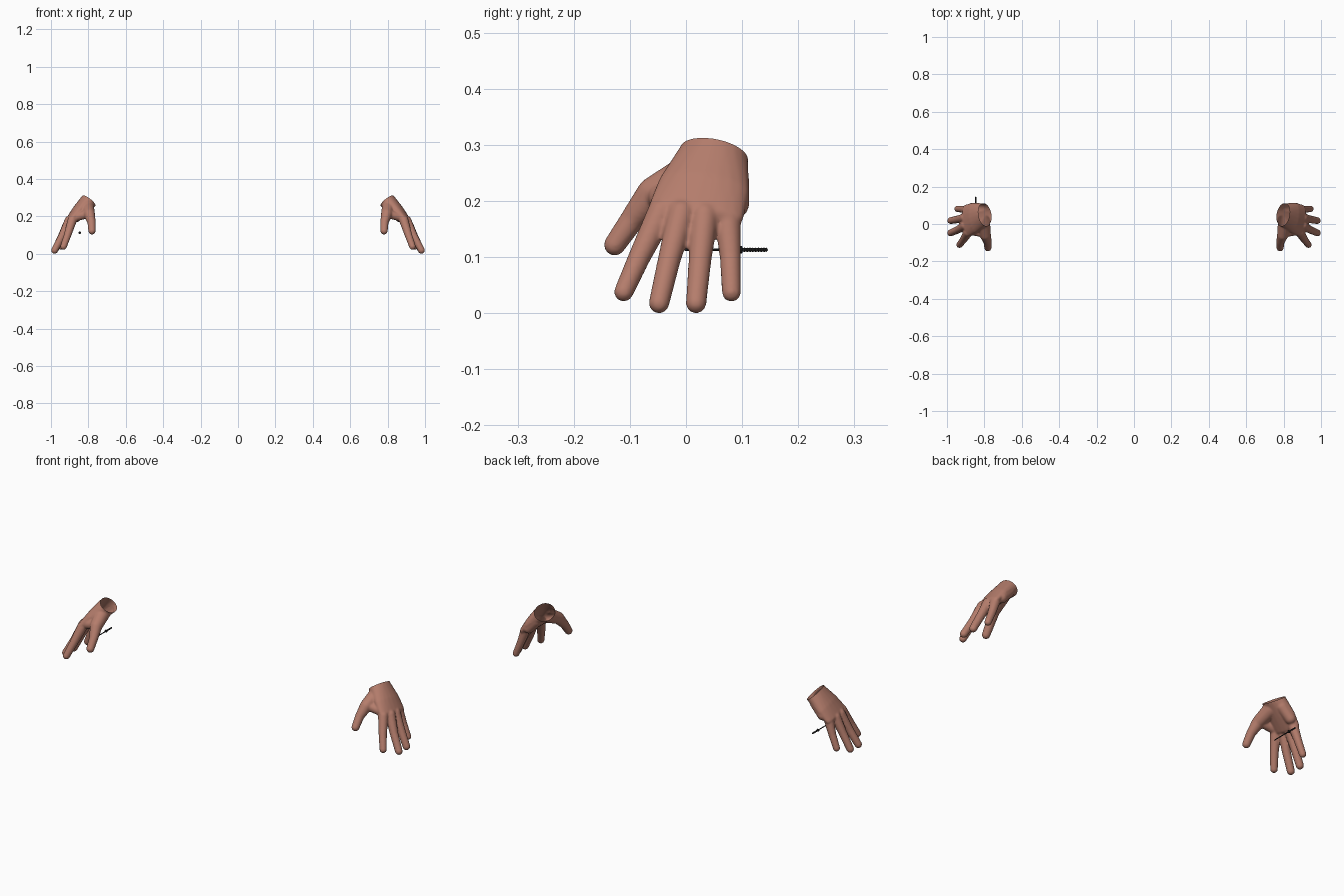
import bpy, bmesh, math
from mathutils import Vector, Matrix

if "Cube" in bpy.data.objects:
    bpy.data.objects.remove(bpy.data.objects["Cube"])


def material(name, rgb):
    m = bpy.data.materials.new(name)
    m.diffuse_color = (*rgb, 1)
    m.use_nodes = True
    m.node_tree.nodes["Principled BSDF"].inputs["Base Color"].default_value = m.diffuse_color
    return m


skin = material("skin brown", (0.46, 0.205, 0.15))
black = material("black", (0.015, 0.015, 0.015))

# hand frame: along the palm, across the knuckles, out of the back of the hand
ALONG = Vector((0.61, -0.20, -0.77)).normalized()
BACK = Vector((0.78, 0.0, 0.62)).normalized()
ACROSS = BACK.cross(ALONG).normalized()
if ACROSS.y < 0:
    ACROSS = -ACROSS
FRAME = Matrix((ACROSS, BACK, ALONG)).transposed()


def add_chain(target, sections):
    """Hull each neighbouring pair of ellipsoids (centre, half sizes)."""
    for pair in zip(sections, sections[1:]):
        bm = bmesh.new()
        for centre, size in pair:
            if not isinstance(size, tuple):
                size = (size,) * 3
            mat = Matrix.Translation(centre) @ (FRAME @ Matrix.Diagonal(size)).to_4x4()
            bmesh.ops.create_uvsphere(bm, u_segments=20, v_segments=12, radius=1, matrix=mat)
        res = bmesh.ops.convex_hull(bm, input=bm.verts)
        junk = {e for e in res["geom_interior"] + res["geom_unused"]
                if isinstance(e, bmesh.types.BMVert)}
        bmesh.ops.delete(bm, geom=list(junk), context='VERTS')
        bmesh.ops.recalc_face_normals(bm, faces=bm.faces)
        me = bpy.data.meshes.new("tmp")
        bm.to_mesh(me)
        bm.free()
        target.from_mesh(me)
        bpy.data.meshes.remove(me)


WRIST = Vector((0.797, 0.050, 0.283))
body = bmesh.new()

# palm, from beyond the wrist cut to the knuckles
add_chain(body, [
    (WRIST - ALONG * 0.06, (0.064, 0.046, 0.02)),
    (WRIST, (0.062, 0.045, 0.02)),
    ((0.852, 0.033, 0.226), (0.082, 0.037, 0.02)),
    ((0.893, 0.018, 0.180), (0.086, 0.027, 0.02)),
])
# fingers: knuckle, middle joint, tip
fingers = [
    [((0.886, -0.044, 0.180), 0.025), ((0.911, -0.083, 0.100), 0.0200), ((0.933, -0.111, 0.038), 0.0175)],
    [((0.902, -0.008, 0.178), 0.025), ((0.940, -0.030, 0.095), 0.0205), ((0.981, -0.048, 0.018), 0.0185)],
    [((0.904, 0.033, 0.174), 0.025), ((0.942, 0.025, 0.095), 0.0205), ((0.980, 0.018, 0.018), 0.0185)],
    [((0.893, 0.074, 0.172), 0.024), ((0.918, 0.079, 0.100), 0.0190), ((0.944, 0.081, 0.037), 0.0170)],
]
for f in fingers:
    add_chain(body, f)
# thumb with its fleshy base, and the web towards the index finger
add_chain(body, [((0.808, 0.020, 0.255), 0.038), ((0.795, -0.058, 0.213), 0.030),
                 ((0.783, -0.095, 0.168), 0.022), ((0.781, -0.127, 0.122), 0.0195)])
add_chain(body, [((0.805, -0.048, 0.213), 0.024), ((0.868, -0.038, 0.195), 0.022)])
# heel of the palm on the little finger side
add_chain(body, [((0.822, 0.080, 0.245), 0.030), ((0.866, 0.086, 0.195), 0.027)])

# fuse everything into one soft skin
raw = bpy.data.meshes.new("raw_hand")
body.to_mesh(raw)
body.free()
helper = bpy.data.objects.new("hand_helper", raw)
bpy.context.collection.objects.link(helper)
rm = helper.modifiers.new("fuse", 'REMESH')
rm.mode = 'VOXEL'
rm.voxel_size = 0.004
sm = helper.modifiers.new("soften", 'SMOOTH')
sm.factor = 0.5
sm.iterations = 8
dg = bpy.context.evaluated_depsgraph_get()
fused = bpy.data.meshes.new_from_object(helper.evaluated_get(dg))
bpy.data.objects.remove(helper)

# open wrist, then one hand per side
for name, side in (("right_side_hand", 1), ("left_side_hand", -1)):
    bm = bmesh.new()
    bm.from_mesh(fused)
    bmesh.ops.bisect_plane(bm, geom=bm.verts[:] + bm.edges[:] + bm.faces[:],
                           plane_co=WRIST, plane_no=-ALONG, clear_outer=True)
    if side < 0:
        bmesh.ops.scale(bm, vec=(-1, 1, 1), verts=bm.verts)
        bmesh.ops.reverse_faces(bm, faces=bm.faces)
    for f in bm.faces:
        f.smooth = True
        f.material_index = 0
    me = bpy.data.meshes.new(name)
    bm.to_mesh(me)
    bm.free()
    me.materials.clear()
    me.materials.append(skin)
    bpy.context.collection.objects.link(bpy.data.objects.new(name, me))

# thin rod under one palm: shaft, collar and ridged grip turned around the y axis
profile = [(-0.005, 0.0005), (0.0, 0.0025), (0.095, 0.0025), (0.096, 0.007), (0.100, 0.007), (0.101, 0.003)]
for i in range(8):
    y = 0.104 + i * 0.005
    profile += [(y, 0.0042), (y + 0.003, 0.003)]
profile += [(0.144, 0.004), (0.146, 0.0005)]
bm = bmesh.new()
N = 10
rings = [[bm.verts.new((-0.846 + r * math.cos(2 * math.pi * k / N), y,
                        0.113 + r * math.sin(2 * math.pi * k / N))) for k in range(N)]
         for y, r in profile]
for a, b in zip(rings, rings[1:]):
    for k in range(N):
        bm.faces.new((a[k], a[(k + 1) % N], b[(k + 1) % N], b[k]))
bm.faces.new(rings[0])
bm.faces.new(rings[-1])
bmesh.ops.recalc_face_normals(bm, faces=bm.faces)
me = bpy.data.meshes.new("thin_rod")
bm.to_mesh(me)
bm.free()
me.materials.append(black)
bpy.context.collection.objects.link(bpy.data.objects.new("thin_rod", me))
